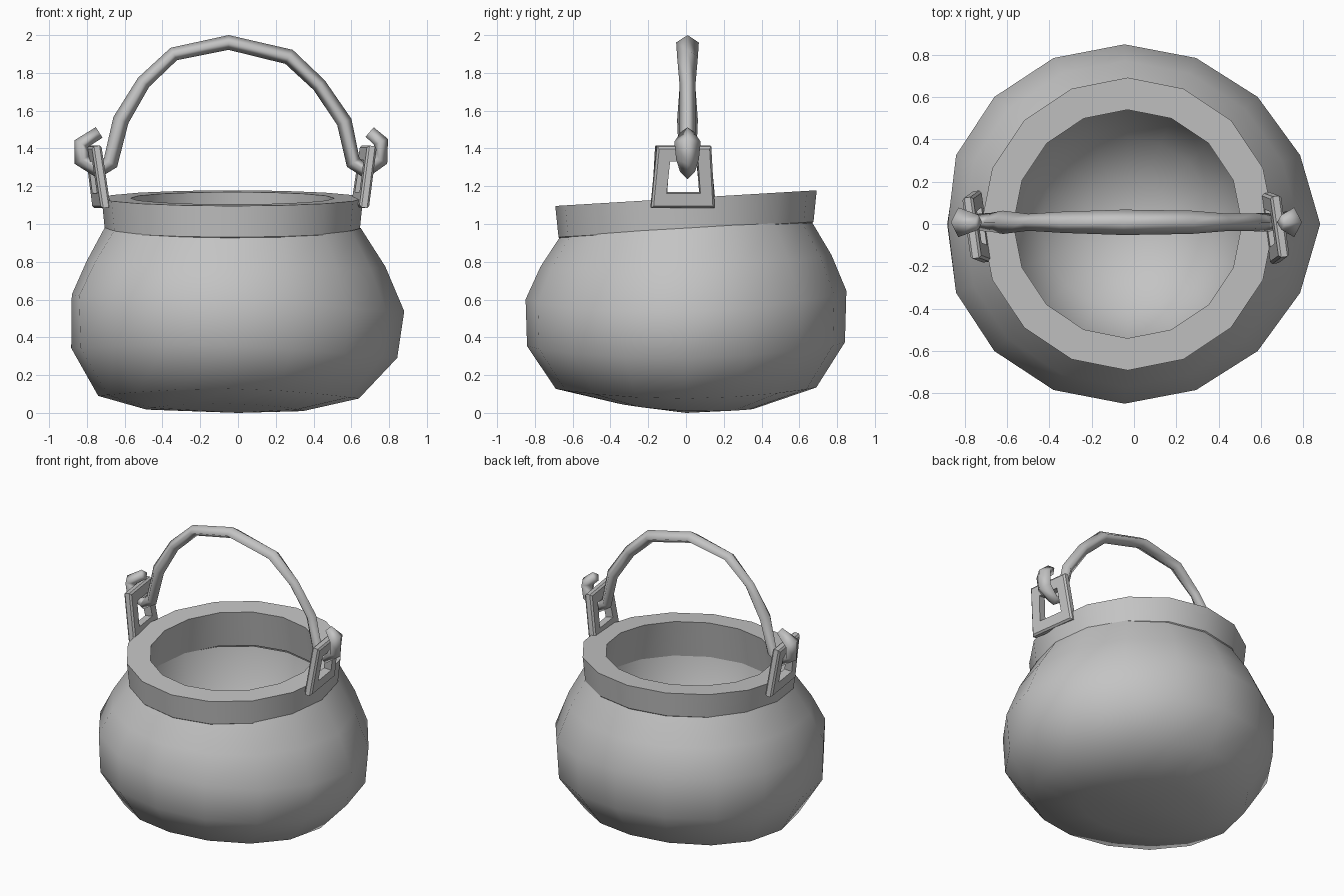
import bpy, bmesh, math
from mathutils import Vector, Matrix

cube = bpy.data.objects.get("Cube")
if cube:
    bpy.data.objects.remove(cube, do_unlink=True)

iron = bpy.data.materials.new("grey_iron")
iron.use_nodes = True
GREY = (0.55, 0.55, 0.55, 1)
iron.diffuse_color = GREY
iron.node_tree.nodes["Principled BSDF"].inputs["Base Color"].default_value = GREY
SIDES = 16


def finish(bm, name, angle=None, recalc=True):
    """Turn a bmesh into a named object, smooth below the given angle."""
    if recalc:
        bmesh.ops.recalc_face_normals(bm, faces=bm.faces)
    mesh = bpy.data.meshes.new(name)
    bm.to_mesh(mesh)
    bm.free()
    mesh.materials.append(iron)
    obj = bpy.data.objects.new(name, mesh)
    bpy.context.collection.objects.link(obj)
    if angle:
        bpy.ops.object.select_all(action="DESELECT")
        obj.select_set(True)
        bpy.context.view_layer.objects.active = obj
        bpy.ops.object.shade_smooth_by_angle(angle=math.radians(angle))
    return obj


def bridge(bm, a, b):
    n = len(a)
    for i in range(n):
        j = (i + 1) % n
        bm.faces.new((a[i], a[j], b[j], b[i]))


def tilted_ring(bm, r, z, cx, tilt_x, tilt_y, squash=1.0, sway=0.0, lift=0.0):
    """Hand-shaped ring: sway shifts all but the x ends, lift raises the y ends."""
    verts = []
    for i in range(SIDES):
        a = 2 * math.pi * i / SIDES
        x, y = r * math.cos(a), r * math.sin(a) * squash
        shift = cx + sway * math.sqrt(abs(math.sin(a)))
        height = z + tilt_x * x + tilt_y * y + lift * math.sin(a) ** 2
        verts.append(bm.verts.new((x + shift, y, height)))
    return verts


# Round belly, listed from the bottom up
bm = bmesh.new()
rings = [tilted_ring(bm, *p) for p in (
    (0.42, 0.015, -0.07, -0.01, -0.04, 0.85, 0, 0.02),
    (0.69, 0.083, -0.05, -0.01, 0.005, 1, 0, 0.048),
    (0.863, 0.317, -0.02, -0.03, 0.012, 0.975, -0.025, 0.047),
    (0.88, 0.582, 0.0, -0.05, 0.027, 0.965, -0.045, 0.042),
    (0.79, 0.79, -0.01, -0.02, 0.04, 0.975, -0.03, 0.015),
    (0.675, 0.985, -0.025, -0.01, 0.06, 0.975))]
for a, b in zip(rings, rings[1:]):
    bridge(bm, a, b)
base = bm.verts.new((0, 0, 0))
for i in range(SIDES):
    bm.faces.new((base, rings[0][(i + 1) % SIDES], rings[0][i]))
finish(bm, "pot_belly", 60, recalc=False)

# Thick collar with an inner wall that flares slightly downwards
bm = bmesh.new()
rings = [tilted_ring(bm, r, z, -0.03, 0, 0.06) for r, z in (
    (0.585, 0.88), (0.675, 0.971), (0.692, 1.137), (0.54, 1.137))]
for a, b in zip(rings, rings[1:] + rings[:1]):
    bridge(bm, a, b)
finish(bm, "pot_collar", 30)

# Concave inside of the pot, facing up
bm = bmesh.new()
rings = [tilted_ring(bm, r, z, -0.03, 0, 0.06 * r) for r, z in (
    (0.59, 0.885), (0.54, 0.62), (0.41, 0.42), (0.22, 0.29))]
for a, b in zip(rings, rings[1:]):
    bridge(bm, a, b)
base = bm.verts.new((-0.03, 0, 0.25))
for i in range(SIDES):
    bm.faces.new((rings[-1][i], rings[-1][(i + 1) % SIDES], base))
finish(bm, "pot_inside", 60, recalc=False)


# Diamond-section bar along a path of: x, z, radius, side radius
def bar(name, path):
    bm = bmesh.new()
    pts = [Vector((p[0], 0.008, p[1])) for p in path]
    rings = []
    for i, p in enumerate(pts):
        before = (p - pts[i - 1]).normalized() if i else Vector()
        after = (pts[i + 1] - p).normalized() if i < len(pts) - 1 else Vector()
        t = (before + after).normalized()
        out = Vector((-t.z, 0, t.x)) * path[i][2]
        side = Vector((0, path[i][3], 0))
        rings.append([bm.verts.new(p + off) for off in (out, side, -out, -side)])
    for a, b in zip(rings, rings[1:]):
        bridge(bm, a, b)
    bm.faces.new(rings[0])
    bm.faces.new(rings[-1])
    return finish(bm, name, 130)


# Bail handle, hooked through the lugs at both ends
bar("bail_handle", (
    (-0.735, 1.485, 0.033, 0.035), (-0.83, 1.425, 0.04, 0.07),
    (-0.825, 1.34, 0.045, 0.06), (-0.74, 1.28, 0.04, 0.04),
    (-0.675, 1.325, 0.042, 0.045), (-0.62, 1.55, 0.043, 0.055),
    (-0.50, 1.75, 0.038, 0.04), (-0.34, 1.90, 0.037, 0.05),
    (-0.05, 1.961, 0.039, 0.06), (0.27, 1.885, 0.042, 0.055),
    (0.43, 1.735, 0.039, 0.042), (0.563, 1.54, 0.041, 0.042),
    (0.61, 1.325, 0.04, 0.045), (0.675, 1.278, 0.04, 0.04),
    (0.75, 1.34, 0.045, 0.06), (0.757, 1.435, 0.04, 0.07),
    (0.697, 1.487, 0.033, 0.035)))


# Tapered square lugs with a hole, leaning outwards
def lug(name, x, lean):
    outer = ((-0.17, -0.165), (0.17, -0.165), (0.145, 0.165), (-0.145, 0.165))
    inner = ((-0.09, -0.085), (0.09, -0.085), (0.075, 0.085), (-0.075, 0.085))
    bm = bmesh.new()
    rings = []
    for shape, half, grow in ((outer, -0.015, 1), (outer, 0.015, 1),
                              (outer, 0.026, 0.93), (inner, 0.026, 1),
                              (inner, -0.026, 1), (outer, -0.026, 0.93)):
        rings.append([bm.verts.new((half, y * grow, z * grow)) for y, z in shape])
    for a, b in zip(rings, rings[1:] + rings[:1]):
        bridge(bm, a, b)
    turn = Matrix.Rotation(math.radians(8), 4, "Z") @ Matrix.Rotation(math.radians(lean), 4, "Y")
    bm.transform(Matrix.Translation((x, -0.015, 1.25)) @ turn)
    finish(bm, name)


lug("left_lug", 0.668, 8)
lug("right_lug", -0.745, -8)
